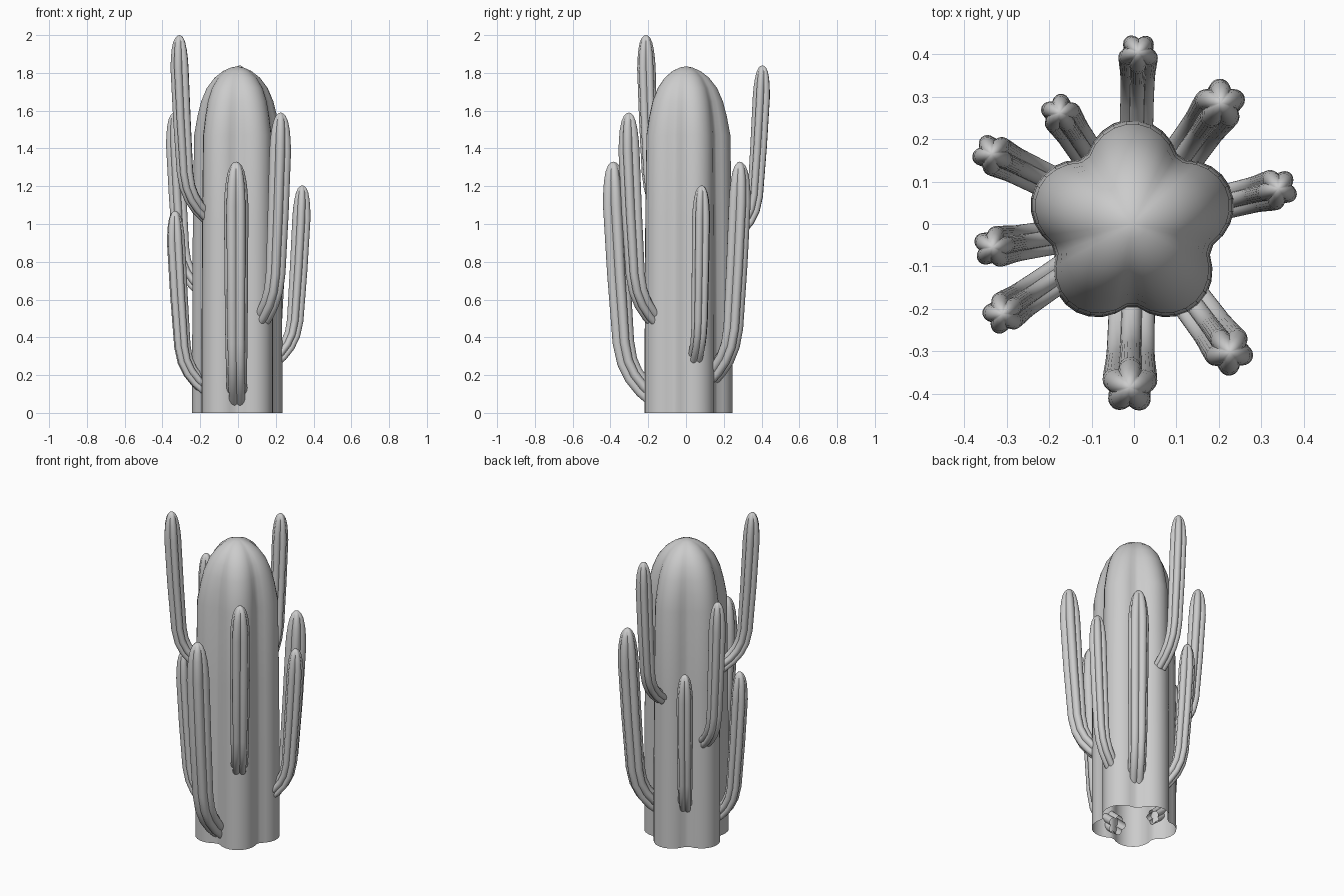
import bpy, bmesh, math
from mathutils import Vector

if "Cube" in bpy.data.objects:
    bpy.data.objects.remove(bpy.data.objects["Cube"])

SEG = 50  # points round each five-lobed section


def lobed(a, depth):
    """Radius factor: five rounded ribs with creased valleys, 1 at rib crest."""
    return 1 - depth * (1 - abs(math.cos(2.5 * a)) ** 0.9)


def loft(name, rings, tip, start):
    """Skin ribbed rings (reach, z, radius, tilt, depth) along a path in the local xz plane."""
    bm = bmesh.new()
    loops = []
    for x, z, r, tilt, depth in rings:
        u = Vector((math.cos(tilt), 0, -math.sin(tilt)))
        v = Vector((0, 1, 0))
        loop = []
        for i in range(SEG):
            a = 2 * math.pi * i / SEG
            k = r * lobed(a - start, depth)
            loop.append(bm.verts.new(Vector((x, 0, z)) + u * k * math.cos(a) + v * k * math.sin(a)))
        loops.append(loop)
    for lo, hi in zip(loops, loops[1:]):
        for i in range(SEG):
            j = (i + 1) % SEG
            bm.faces.new((lo[i], lo[j], hi[j], hi[i]))
    top = bm.verts.new((tip[0], 0, tip[1]))
    for i in range(SEG):
        bm.faces.new((loops[-1][i], loops[-1][(i + 1) % SEG], top))
    mesh = bpy.data.meshes.new(name)
    bm.to_mesh(mesh)
    bm.free()
    ob = bpy.data.objects.new(name, mesh)
    bpy.context.collection.objects.link(ob)
    bpy.ops.object.select_all(action='DESELECT')
    ob.select_set(True)
    bpy.context.view_layer.objects.active = ob
    bpy.ops.object.shade_smooth_by_angle(angle=math.radians(35))
    return ob


# Trunk: straight ribbed column, open underneath, with a domed top
trunk_profile = [(0, .247, .25), (.5, .246, .25), (1.0, .243, .25), (1.47, .236, .25),
                 (1.57, .217, .22), (1.65, .196, .19), (1.72, .165, .16),
                 (1.775, .122, .13), (1.81, .076, .1), (1.828, .035, .06)]
trunk = loft("trunk", [(0, z, r, 0, d) for z, r, d in trunk_profile], (0, 1.835), math.pi / 2)
trunk.location.x = -.004

# Arm template, 1.31 tall: leaves the trunk, bends up, ends in a dome
arm_path = [(-.23, .055, .056, 1.0, .28), (-.155, .12, .056, .9, .28), (-.105, .185, .057, .65, .28),
            (-.07, .26, .058, .36, .28), (-.05, .36, .06, .15, .28), (-.025, .72, .064, .06, .28),
            (-.005, 1.08, .066, .04, .28), (-.003, 1.15, .062, .02, .25), (-.001, 1.21, .055, 0, .22),
            (0, 1.26, .044, 0, .2), (0, 1.29, .030, 0, .15), (0, 1.305, .015, 0, .1)]

# Arms: tip x, tip y, base height, tip height
arms = {
    "arm_back": (.01, .405, .89, 1.84),
    "arm_back_right": (.205, .285, .12, 1.33),
    "arm_right": (.34, .083, .22, 1.205),
    "arm_front_right": (.226, -.302, .42, 1.59),
    "arm_front": (-.01, -.385, .01, 1.33),
    "arm_front_left": (-.31, -.212, 1.0, 2.0),
    "arm_left": (-.333, -.055, .08, 1.07),
    "arm_left_back": (-.335, .165, .60, 1.59),
    "arm_back_left": (-.175, .262, .18, 1.13),
}
for name, (x, y, z0, z1) in arms.items():
    arm = loft(name, arm_path, (0, 1.31), math.pi)
    arm.scale = ((z1 - z0) / 1.31,) * 3
    arm.rotation_euler.z = math.atan2(y, x)
    arm.location = (x, y, z0)
